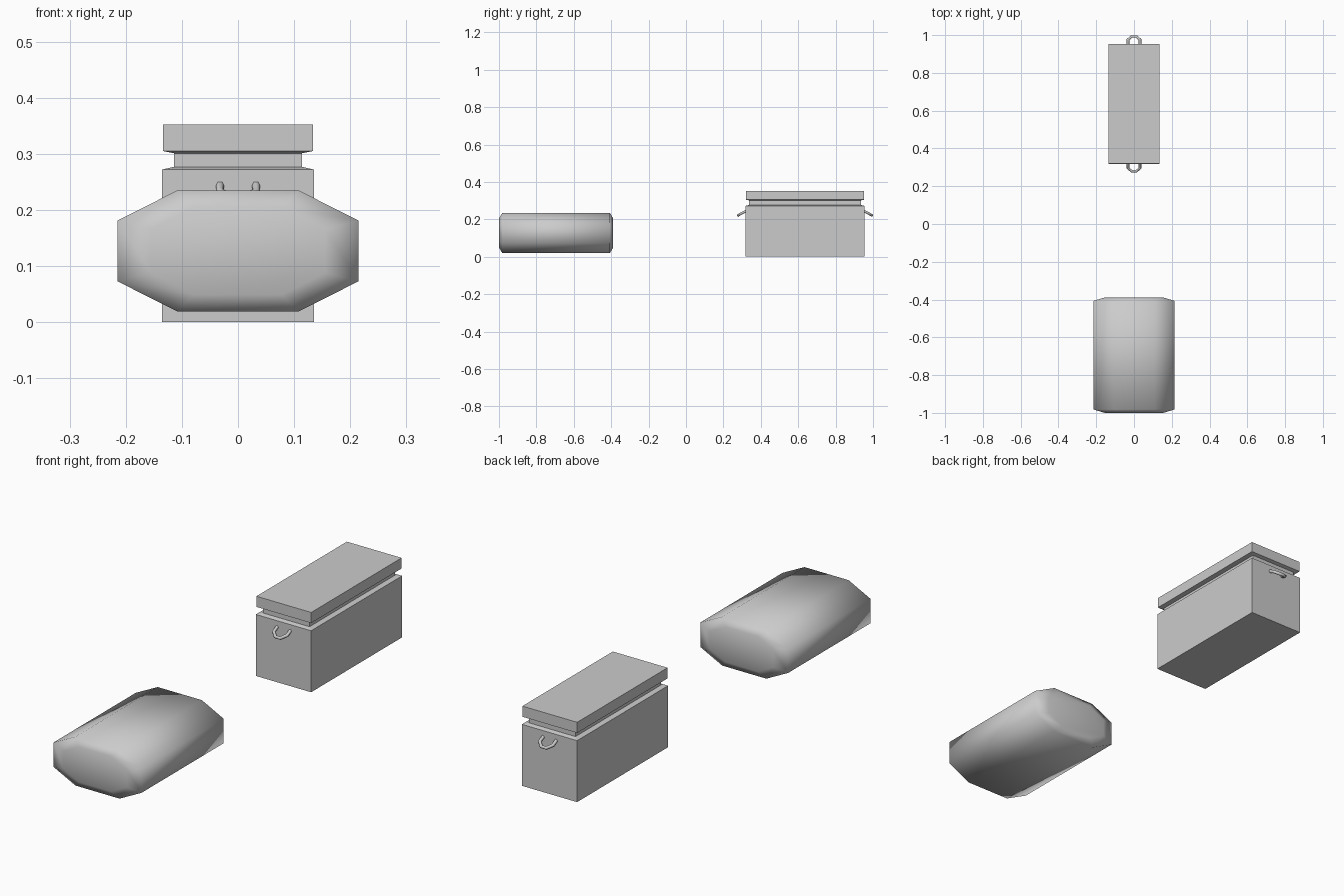
import bpy, bmesh

if "Cube" in bpy.data.objects:
    bpy.data.objects.remove(bpy.data.objects["Cube"])


def loft(name, rings, cap_first=True, cap_last=True, smooth=False):
    """Skin a list of equal-length vertex rings into one mesh."""
    bm = bmesh.new()
    loops = [[bm.verts.new(p) for p in ring] for ring in rings]
    n = len(rings[0])
    for a, b in zip(loops, loops[1:]):
        for i in range(n):
            j = (i + 1) % n
            bm.faces.new((a[i], a[j], b[j], b[i]))
    if cap_first:
        bm.faces.new(loops[0][::-1])
    if cap_last:
        bm.faces.new(loops[-1])
    bmesh.ops.recalc_face_normals(bm, faces=bm.faces)
    mesh = bpy.data.meshes.new(name)
    bm.to_mesh(mesh)
    bm.free()
    for f in mesh.polygons:
        f.use_smooth = smooth
    obj = bpy.data.objects.new(name, mesh)
    bpy.context.collection.objects.link(obj)
    return obj


CY = 0.636  # chest centre along y


def rect(hx, hy, z):
    return [(sx * hx, CY + sy * hy, z) for sx, sy in ((-1, -1), (1, -1), (1, 1), (-1, 1))]


# Chest: box with sloped shoulder and recessed neck, then the lid
loft("chest_body", [rect(0.135, 0.318, 0), rect(0.135, 0.318, 0.272),
                    rect(0.114, 0.299, 0.277), rect(0.114, 0.299, 0.301)], cap_last=False)
loft("chest_lid", [rect(0.114, 0.299, 0.301), rect(0.134, 0.316, 0.305),
                   rect(0.134, 0.316, 0.352)], cap_first=False)

# Carrying handles: bent bars drooping from both ends of the chest
for name, s in (("handle_front", -1), ("handle_back", 1)):
    path = [(-0.032, 0.312, 0.246), (-0.032, 0.340, 0.232), (-0.012, 0.357, 0.221),
            (0.012, 0.357, 0.221), (0.032, 0.340, 0.232), (0.032, 0.312, 0.246)]
    curve = bpy.data.curves.new(name, 'CURVE')
    curve.dimensions = '3D'
    curve.bevel_depth = 0.0075
    curve.bevel_resolution = 1
    curve.use_fill_caps = True
    spline = curve.splines.new('POLY')
    spline.points.add(len(path) - 1)
    for p, (x, y, z) in zip(spline.points, path):
        p.co = (x, CY + s * y, z, 1)
    obj = bpy.data.objects.new(name, curve)
    bpy.context.collection.objects.link(obj)


# Bedroll: flattened eight-sided roll with slightly bulging ends
OCT = [(0.108, 0.108), (0.215, 0.054), (0.215, -0.054), (0.108, -0.108),
       (-0.108, -0.108), (-0.215, -0.054), (-0.215, 0.054), (-0.108, 0.108)]


def octagon(y, k):
    return [(x * k, y, 0.127 + z * k) for x, z in OCT]


loft("bedroll", [octagon(-1.0, 0.72), octagon(-0.982, 1), octagon(-0.407, 1),
                 octagon(-0.389, 0.72)], smooth=True)
